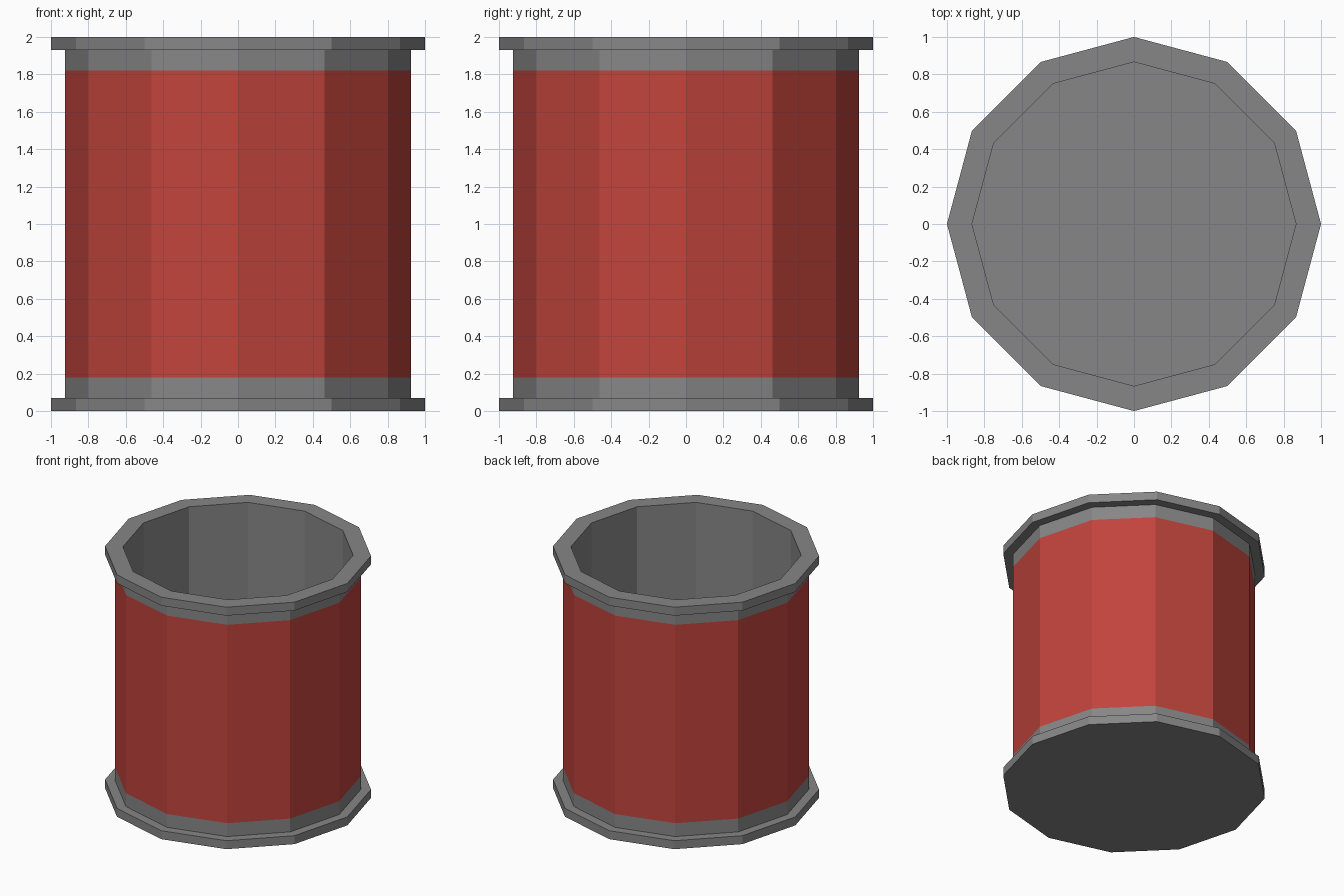
import bpy, bmesh
from math import cos, sin, tau

SIDES = 12
RIM_R, WALL_R, INNER_R = 1.0, 0.926, 0.866
RIM_H, BAND_H, HEIGHT = 0.07, 0.18, 2.0

cube = bpy.data.objects.get("Cube")
if cube:
    bpy.data.objects.remove(cube, do_unlink=True)


def material(name, rgb):
    mat = bpy.data.materials.new(name)
    mat.use_nodes = True
    color = (*rgb, 1.0)
    mat.diffuse_color = color
    mat.node_tree.nodes["Principled BSDF"].inputs["Base Color"].default_value = color
    return mat


grey = material("grey metal", (0.24, 0.24, 0.24))
red = material("red paint", (0.53, 0.057, 0.045))


def lathe(name, profile, mats, cap_start=False, cap_end=False):
    """Turn a (radius, height) profile into a faceted ring; faces point left of travel."""
    bm = bmesh.new()
    rings = [[bm.verts.new((r * cos(tau * i / SIDES), r * sin(tau * i / SIDES), z))
              for i in range(SIDES)] for r, z in profile]
    for low, high in zip(rings, rings[1:]):
        for i in range(SIDES):
            j = (i + 1) % SIDES
            bm.faces.new((low[i], low[j], high[j], high[i]))
    if cap_start:
        bm.faces.new(rings[0][::-1])
    if cap_end:
        bm.faces.new(rings[-1])
    bm.normal_update()
    mesh = bpy.data.meshes.new(name)
    bm.to_mesh(mesh)
    bm.free()
    for mat in mats:
        mesh.materials.append(mat)
    obj = bpy.data.objects.new(name, mesh)
    bpy.context.collection.objects.link(obj)
    return obj


# Closed bottom flange
lathe("bottom_rim", [(RIM_R, 0), (RIM_R, RIM_H), (WALL_R, RIM_H)], [grey], cap_start=True)

# Outer wall: red between two grey bands
wall = lathe("outer_wall", [(WALL_R, z) for z in
             (RIM_H, BAND_H, HEIGHT - BAND_H, HEIGHT - RIM_H)], [grey, red])
for face in wall.data.polygons:
    face.material_index = int(BAND_H < face.center.z < HEIGHT - BAND_H)

# Open top flange
lathe("top_rim", [(WALL_R, HEIGHT - RIM_H), (RIM_R, HEIGHT - RIM_H),
                  (RIM_R, HEIGHT), (INNER_R, HEIGHT)], [grey])

# Hollow interior with its floor
lathe("inner_wall", [(INNER_R, HEIGHT), (INNER_R, RIM_H)], [grey], cap_end=True)
